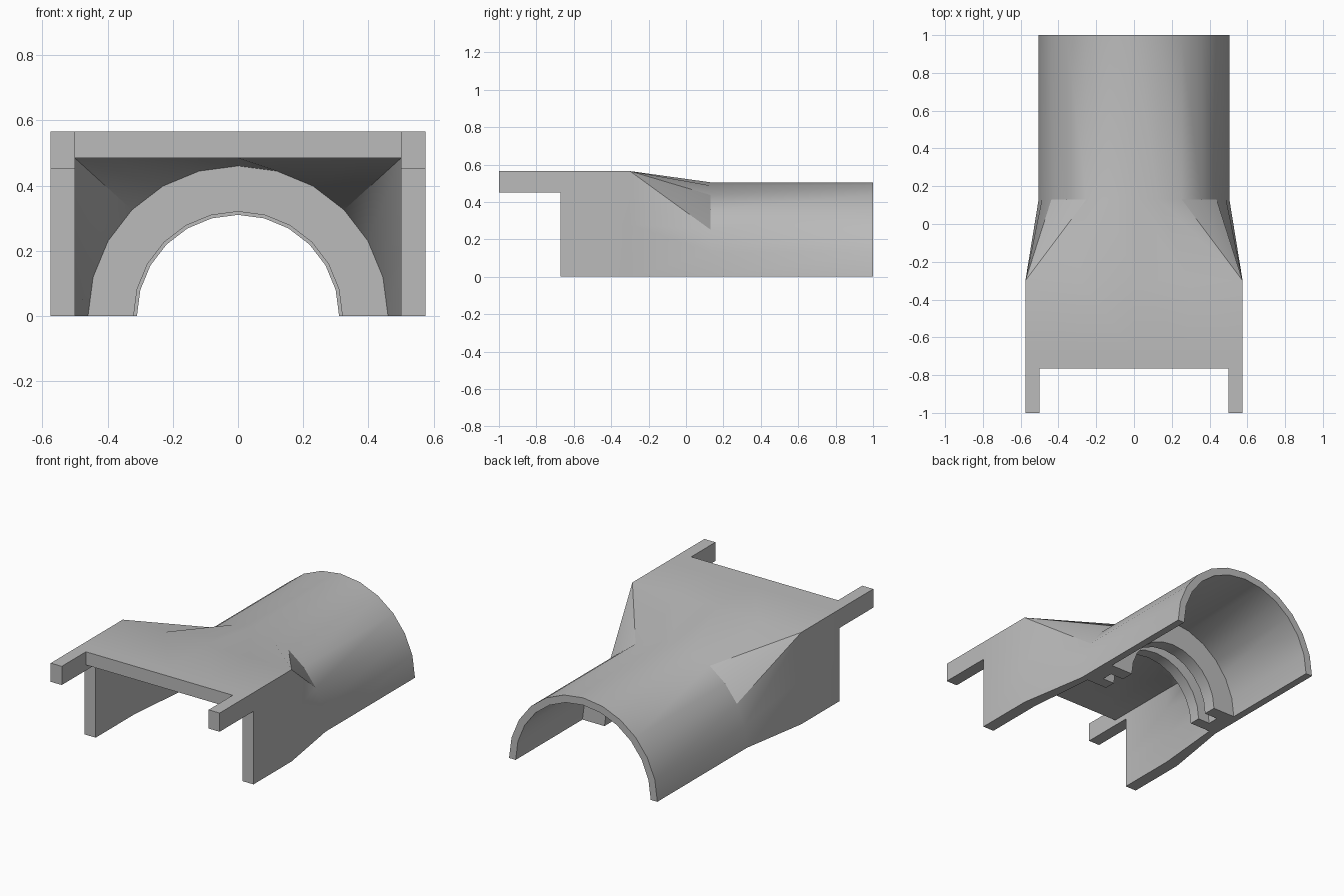
import bpy, bmesh, math

cube = bpy.data.objects.get("Cube")
if cube:
    bpy.data.objects.remove(cube, do_unlink=True)

grey = bpy.data.materials.new("plain_grey")
grey.use_nodes = True
COLOUR = (0.5, 0.5, 0.5, 1)
grey.diffuse_color = COLOUR
grey.node_tree.nodes["Principled BSDF"].inputs["Base Color"].default_value = COLOUR

STEPS = 12  # facets in each half circle


def finish(name, bm):
    """Weld, orient and shade a bmesh, then link it as an object."""
    bmesh.ops.remove_doubles(bm, verts=bm.verts, dist=0.0005)
    bmesh.ops.recalc_face_normals(bm, faces=bm.faces)
    mesh = bpy.data.meshes.new(name)
    bm.to_mesh(mesh)
    bm.free()
    mesh.materials.append(grey)
    for poly in mesh.polygons:
        poly.use_smooth = True
    mesh.set_sharp_from_angle(angle=math.radians(30))
    obj = bpy.data.objects.new(name, mesh)
    bpy.context.collection.objects.link(obj)
    return obj


def box(name, x0, x1, y0, y1, z0, z1):
    bm = bmesh.new()
    bmesh.ops.create_cube(bm, size=1)
    for v in bm.verts:
        v.co = ((x0 + x1) / 2 + v.co.x * (x1 - x0),
                (y0 + y1) / 2 + v.co.y * (y1 - y0),
                (z0 + z1) / 2 + v.co.z * (z1 - z0))
    return finish(name, bm)


def arc(radius):
    """Half circle from +x over the top to -x."""
    return [(radius * math.cos(math.pi * i / STEPS), radius * math.sin(math.pi * i / STEPS))
            for i in range(STEPS + 1)]


def mirrored(half):
    return half + [(-x, z) for x, z in reversed(half[:-1])]


def loft(name, sections, closed_y=False):
    """Skin closed cross-sections (y, points) along y, capping both ends or joining them."""
    bm = bmesh.new()
    rows = [[bm.verts.new((x, y, z)) for x, z in pts] for y, pts in sections]
    count = len(rows[0])
    for a, b in zip(rows, rows[1:]):
        for i in range(count):
            j = (i + 1) % count
            bm.faces.new((a[i], a[j], b[j], b[i]))
    for row in (rows[0], rows[-1]):
        for i in range(STEPS):
            bm.faces.new((row[i], row[i + 1], row[-2 - i], row[-1 - i]))
    return finish(name, bm)


# Main shell: box channel blending into a half tube
corner = (0.575, 0.565)
box_outer = mirrored([(0.575, 0), (0.575, 0.28), corner, corner, corner, (0.29, 0.565), (0, 0.565)])
box_inner = mirrored([(0.5, 0), (0.5, 0.18), (0.5, 0.36), (0.5, 0.484), (0.375, 0.484),
                      (0.19, 0.484), (0, 0.484)])
channel = box_outer + box_inner[::-1]
tube = arc(0.505) + arc(0.46)[::-1]
loft("shell", [(-0.67, channel), (-0.3, channel), (0.13, tube), (1.0, tube)])

# Front edge of the roof and the two projecting arms
box("roof_lip", -0.5, 0.5, -0.765, -0.67, 0.484, 0.565)
for side, label in ((1, "left"), (-1, "right")):
    xs = sorted((side * 0.5, side * 0.575))
    box(label + "_arm", xs[0], xs[1], -1.0, -0.67, 0.45, 0.565)

# Inner collar: two flanges with a groove between them
groove = [(0.13, 0.32), (0.2, 0.32), (0.2, 0.4), (0.27, 0.4), (0.27, 0.31), (0.35, 0.31)]
loft("grooved_collar", [(y, arc(0.462) + arc(r)[::-1]) for y, r in groove])
